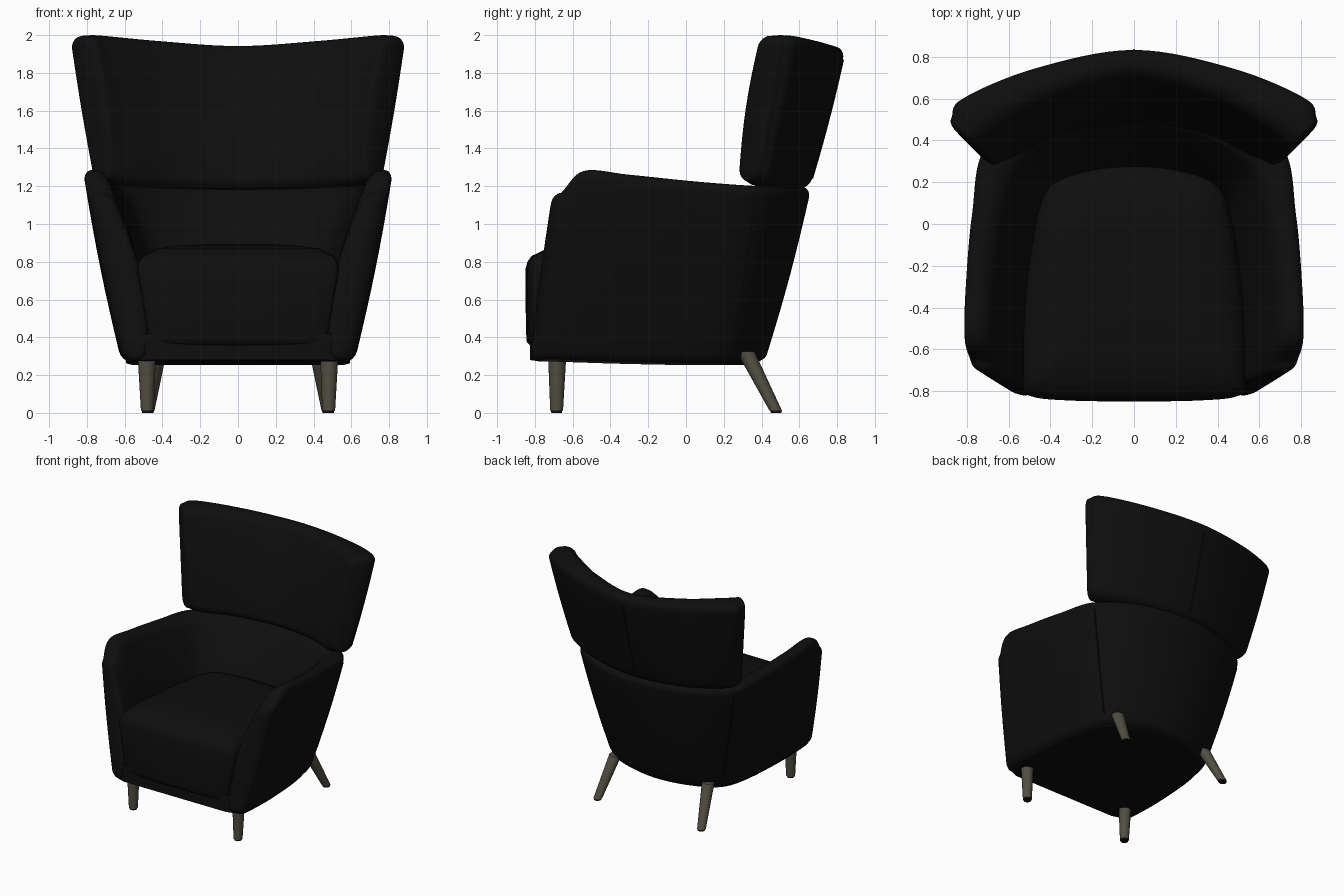
import bpy, bmesh, math
from mathutils import Vector as V

if "Cube" in bpy.data.objects:
    bpy.data.objects.remove(bpy.data.objects["Cube"])


def material(name, col):
    m = bpy.data.materials.new(name)
    m.diffuse_color = (*col, 1)
    m.use_nodes = True
    m.node_tree.nodes["Principled BSDF"].inputs["Base Color"].default_value = m.diffuse_color
    return m


BLACK = material("black upholstery", (0.0045, 0.0045, 0.0045))
WOOD = material("dark olive wood", (0.085, 0.076, 0.054))


def make(name, bm, mat, angle=50):
    bmesh.ops.recalc_face_normals(bm, faces=bm.faces)
    me = bpy.data.meshes.new(name)
    bm.to_mesh(me)
    bm.free()
    me.materials.append(mat)
    ob = bpy.data.objects.new(name, me)
    bpy.context.collection.objects.link(ob)
    bpy.ops.object.select_all(action='DESELECT')
    ob.select_set(True)
    bpy.context.view_layer.objects.active = ob
    bpy.ops.object.shade_smooth_by_angle(angle=math.radians(angle))
    return ob


def bridge(bm, rings):
    """Skin a list of closed point rings and cap both ends."""
    vr = [[bm.verts.new(p) for p in r] for r in rings]
    n = len(vr[0])
    for a, b in zip(vr, vr[1:]):
        for i in range(n):
            bm.faces.new((a[i], a[(i + 1) % n], b[(i + 1) % n], b[i]))
    bm.faces.new(vr[0])
    bm.faces.new(vr[-1])


def spline(pts, steps):
    """Catmull-Rom through points (end tangents by reflection)."""
    p = [2 * pts[0] - pts[1]] + pts + [2 * pts[-1] - pts[-2]]
    out = []
    for i in range(1, len(p) - 2):
        a, b, c, d = p[i - 1:i + 3]
        for k in range(steps):
            t = k / steps
            out.append(0.5 * (2 * b + (c - a) * t + (2 * a - 5 * b + 4 * c - d) * t * t
                              + (3 * b - a - 3 * c + d) * t ** 3))
    return out + [pts[-1]]


def mirror(p):
    return V((-p[0], p[1], p[2]))


def stations(half, steps=8):
    """Half a U of (outer bottom, outer top, inner top, inner bottom) -> full dense U."""
    tracks = []
    for c in range(4):
        right = [V(s[c]) for s in half]
        tracks.append(spline(right + [mirror(p) for p in right[-2::-1]], steps))
    return list(zip(*tracks))


def section(q, ru, rv, bo, bi, inset=0, shift=V((0, 0, 0))):
    """Rounded padded cross-section stretched over a four-point quad."""
    ob, ot, it, ib = q
    uv = []
    for cu, cv, a0 in ((1 - ru, 1 - rv, 0), (ru, 1 - rv, 90), (ru, rv, 180), (1 - ru, rv, 270)):
        for k in range(6):
            a = math.radians(a0 + 18 * k)
            uv.append((cu + ru * math.cos(a), cv + rv * math.sin(a)))
        if a0 in (90, 270):
            for k in range(1, 8):
                f = k / 8
                uv.append((0 if a0 == 90 else 1, (1 - rv) + (2 * rv - 1) * f if a0 == 90 else rv + (1 - 2 * rv) * f))
    across = (it + ib - ot - ob).normalized()
    ring = []
    for u, v in uv:
        u = 0.5 + (u - 0.5) * (1 - 2 * ru * inset)
        v = 0.5 + (v - 0.5) * (1 - 2 * rv * inset)
        p = (ob.lerp(ot, v)).lerp(ib.lerp(it, v), u)
        ring.append(p + across * (bi * u - bo * (1 - u)) * math.sin(math.pi * v) + shift)
    return ring


def padded_u(name, half, ru, rv, bo, bi, end_dir, e):
    st = stations(half)
    rings = [section(q, ru, rv, bo, bi) for q in st]
    start, end = [], []
    for deg in (85, 65, 45, 22):
        a = math.radians(deg)
        d = V(end_dir) * e * math.sin(a)
        start.append(section(st[0], ru, rv, bo, bi, 1 - math.cos(a), d))
        end.insert(0, section(st[-1], ru, rv, bo, bi, 1 - math.cos(a), mirror(d)))
    bm = bmesh.new()
    bridge(bm, start + rings + end)
    make(name, bm, BLACK)
    return st


# Arms and lower back: one wraparound shell
arm_half = [
    ((.60, -.77, .27), (.79, -.65, 1.17), (.67, -.67, 1.16), (.47, -.79, .28)),
    ((.615, -.68, .27), (.82, -.54, 1.285), (.70, -.54, 1.275), (.47, -.68, .28)),
    ((.61, -.40, .26), (.815, -.30, 1.265), (.69, -.30, 1.255), (.46, -.40, .27)),
    ((.57, .00, .25), (.785, .05, 1.23), (.65, .03, 1.22), (.42, -.02, .27)),
    ((.49, .24, .25), (.72, .38, 1.205), (.57, .29, 1.20), (.35, .06, .27)),
    ((.28, .36, .25), (.42, .59, 1.20), (.33, .45, 1.20), (.20, .09, .27)),
    ((0, .41, .25), (0, .665, 1.20), (0, .51, 1.20), (0, .10, .27))]
shell = padded_u("arms_and_lower_back", arm_half, .42, .06, .012, .06, (-.1, -1, 0), .045)

# Tall winged upper back
wing_half = [
    ((.755, .385, 1.22), (.885, .51, 1.99), (.755, .40, 2.00), (.65, .285, 1.23)),
    ((.70, .45, 1.20), (.83, .61, 1.995), (.67, .47, 2.00), (.54, .33, 1.20)),
    ((.42, .58, 1.185), (.48, .755, 1.96), (.39, .62, 1.975), (.32, .43, 1.185)),
    ((0, .65, 1.18), (0, .845, 1.93), (0, .72, 1.95), (0, .47, 1.18))]
head = padded_u("winged_upper_back", wing_half, .4, .08, .008, .03, (.5, -.7, 0), .035)

# Base frame under the seat
bm = bmesh.new()
plan = [q[0].lerp(q[3], .15) for q in shell]
plan = [V((.47, -.825, .28))] + plan + [V((-.47, -.825, .28))]
bridge(bm, [plan, [V((p.x, p.y, .42)) for p in plan]])
make("base_frame", bm, BLACK, 30)

# Seat cushion: rounded plan, slight flare, crowned top
half_plan = [V(p) for p in ((0, -.85, 0), (.30, -.845, 0), (.49, -.825, 0), (.535, -.76, 0), (.53, -.45, 0),
                            (.48, -.05, 0), (.40, .20, 0), (.22, .27, 0), (0, .285, 0))]
loop = spline(half_plan + [mirror(p) for p in half_plan[-2:0:-1]] + [half_plan[0]], 6)[:-1]
rings = []
for sx, inset, z in ((.87, .03, .355), (.89, .008, .375), (.90, .005, .40), (.95, 0, .60), (1, 0, .76),
                     (1, .012, .80), (1, .035, .83), (1, .08, .85), (1, .2, .87),
                     (1, .4, .885), (1, .7, .893), (1, .95, .895)):
    k = 1 - inset * 1.6 if inset < .1 else 1 - inset
    rings.append([V((p.x * sx * k, -.28 + (p.y + .28) * k, z)) for p in loop])
bm = bmesh.new()
bridge(bm, rings)
make("seat_cushion", bm, BLACK)


# Stitched seams
def seam(name, pts, r=.006):
    cu = bpy.data.curves.new(name, 'CURVE')
    cu.dimensions = '3D'
    cu.bevel_depth = r
    cu.bevel_resolution = 1
    s = cu.splines.new('POLY')
    s.points.add(len(pts) - 1)
    for sp, p in zip(s.points, pts):
        sp.co = (*p, 1)
    cu.materials.append(BLACK)
    bpy.context.collection.objects.link(bpy.data.objects.new(name, cu))


def outer_line(q, bo):
    across = (q[2] + q[3] - q[0] - q[1]).normalized()
    return [q[0].lerp(q[1], v) - across * bo * math.sin(math.pi * v) for v in [.08 + .84 * k / 10 for k in range(11)]]


seam("upper_back_seam", outer_line(head[len(head) // 2], .008))
for i in (32, len(shell) - 33):
    seam("lower_back_seam", outer_line(shell[i], .012))


# Tapered round legs with black glides
def leg(name, top, foot, r1, r2, mat):
    rings = []
    for c, r in ((top, r1), (foot, r2)):
        rings.append([V((c[0] + r * math.cos(a), c[1] + r * math.sin(a), c[2]))
                      for a in [math.tau * k / 24 for k in range(24)]])
    bm = bmesh.new()
    bridge(bm, rings)
    make(name, bm, mat, 40)


for s in (1, -1):
    leg("front_leg", (s * .483, -.682, .30), (s * .48, -.685, .012), .048, .034, WOOD)
    leg("front_glide", (s * .48, -.685, .012), (s * .48, -.685, 0), .030, .028, BLACK)
    leg("rear_leg", (s * .425, .315, .325), (s * .475, .475, .012), .048, .033, WOOD)
    leg("rear_glide", (s * .475, .475, .012), (s * .476, .478, 0), .030, .028, BLACK)
